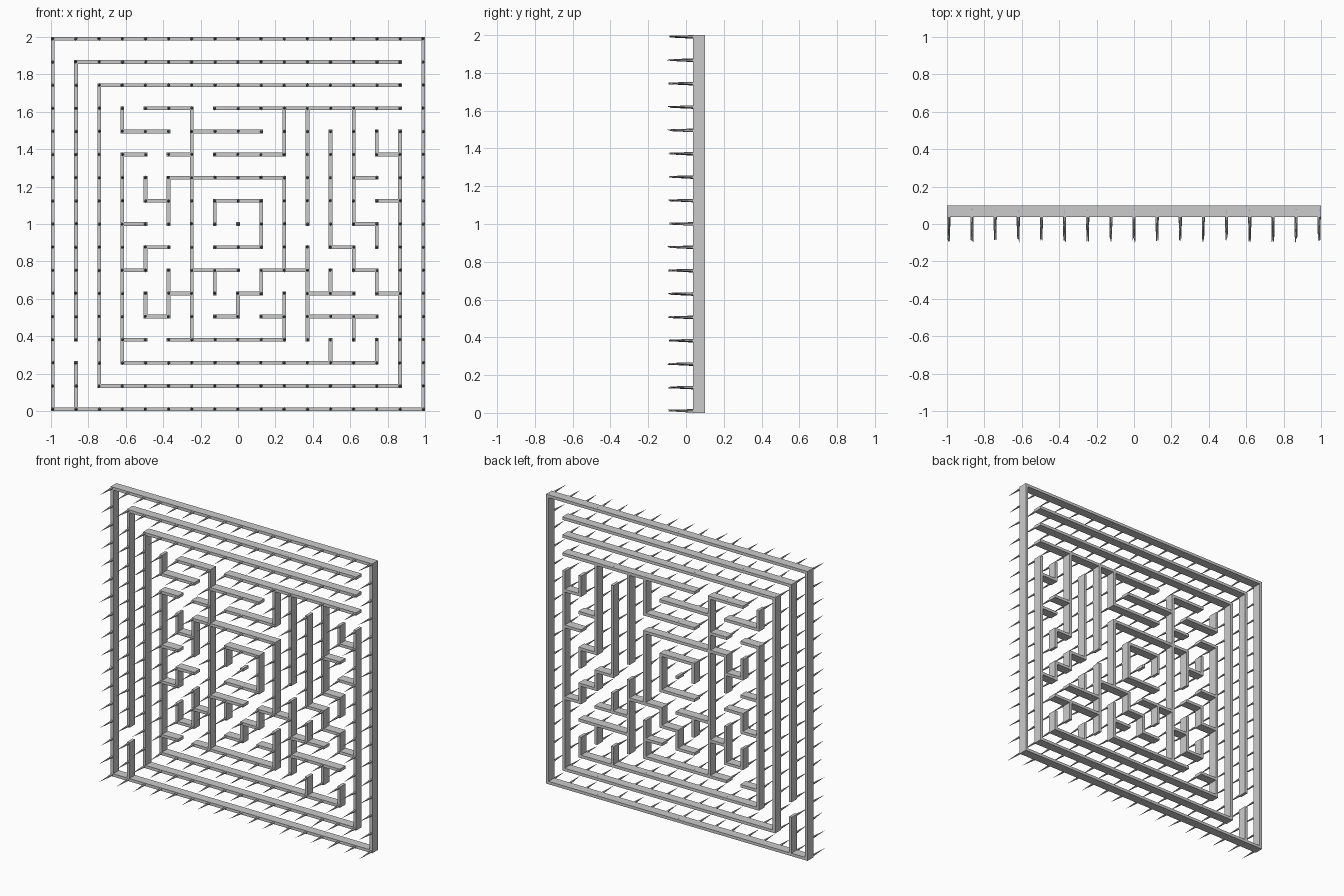
import bpy, bmesh, random
from mathutils import Vector, Matrix

if "Cube" in bpy.data.objects:
    bpy.data.objects.remove(bpy.data.objects["Cube"])

random.seed(4)
N = 16                 # grid cells per side
STEP = 1.98 / N        # grid spacing
H = 0.01               # half wall thickness
Y0, Y1 = 0.038, 0.1    # wall front and back
spiked = set()         # grid points covered by walls
bm = bmesh.new()


def node(i, j):
    return -0.99 + i * STEP, 0.01 + j * STEP


def wall(i, j, *runs, up=False):
    """Wall from grid point i,j with runs alternating across and up (up first if asked)."""
    for run in runs or (0,):
        a, b = (i, j + run) if up else (i + run, j)
        i0, i1, j0, j1 = min(i, a), max(i, a), min(j, b), max(j, b)
        spiked.update((p, q) for p in range(i0, i1 + 1) for q in range(j0, j1 + 1))
        (x0, z0), (x1, z1) = node(i0, j0), node(i1, j1)
        size = (x1 - x0 + 2 * H, Y1 - Y0, z1 - z0 + 2 * H, 1)
        centre = Vector(((x0 + x1) / 2, (Y0 + Y1) / 2, (z0 + z1) / 2))
        bmesh.ops.create_cube(bm, size=1,
                              matrix=Matrix.Translation(centre) @ Matrix.Diagonal(size))
        i, j, up = a, b, not up


def post(i, j, *runs):
    wall(i, j, *runs, up=True)


def finish(name):
    """Turn the walls gathered so far into one named object."""
    mesh = bpy.data.meshes.new(name)
    bm.to_mesh(mesh)
    bm.clear()
    bpy.context.collection.objects.link(bpy.data.objects.new(name, mesh))


# Square outer border
wall(0, 0, N, N, -N, -N)
finish("outer_frame")

# Long corridor walls wrapping the maze
wall(15, 15, -14, -12)
post(1, 0, 2)
wall(15, 14, -13, -13, 13, 11)
wall(4, 11, -1, -9, 11, 1)
finish("corridor_walls")

# Centre chamber with its middle peg
wall(7, 7, 2, 2, -2, -1)
wall(8, 8)
post(10, 6, 4, -5, -2)
finish("centre_chamber")

# Upper left walls
wall(5, 12, -2, 1)
wall(4, 13, 2, -10)
wall(6, 12, 3)
wall(7, 13, 8)
wall(7, 11, 3, 2)
wall(5, 11, 1)
finish("upper_walls")

# Right side walls and stubs
post(11, 13, -5)
post(12, 12, -5, 1, -1, 1, -1, 1)
post(13, 13, -5, 1, -1)
wall(13, 10, 1)
wall(14, 9, 1)
wall(15, 11, -1, 1)
finish("right_walls")

# Left side walls and stubs
wall(5, 9, -1, 1)
wall(3, 8, 1)
wall(5, 7, -1, -1, -1)
post(5, 6, -2, -1, 1)
wall(5, 5, 1)
wall(3, 3, 1)
finish("left_walls")

# Lower middle walls
wall(6, 6, 2)
post(7, 6, -1)
wall(11, 6, -2, -1, -1, -1, -1)
wall(5, 3, 5, 2)
wall(9, 4, 1)
finish("lower_middle_walls")

# Lower right walls
post(11, 7, -4)
wall(11, 5, 2)
wall(11, 4, 3)
post(12, 5, 1)
post(13, 4, -1)
post(12, 2, 1)
finish("lower_right_walls")

# Thin spikes pointing forward from every grid point on a wall
for i, j in sorted(spiked):
    x, z = node(i, j)
    base = Vector((x, 0.08, z))
    tip = Vector((x + random.uniform(-0.007, 0.007), random.uniform(-0.1, -0.085),
                  z + random.uniform(-0.003, 0.007)))
    axis = tip - base
    turn = axis.to_track_quat('Z', 'Y').to_matrix().to_4x4()
    bmesh.ops.create_cone(bm, cap_ends=True, segments=6, radius1=0.011, radius2=0,
                          depth=axis.length,
                          matrix=Matrix.Translation((base + tip) / 2) @ turn)
finish("spikes")
bm.free()
